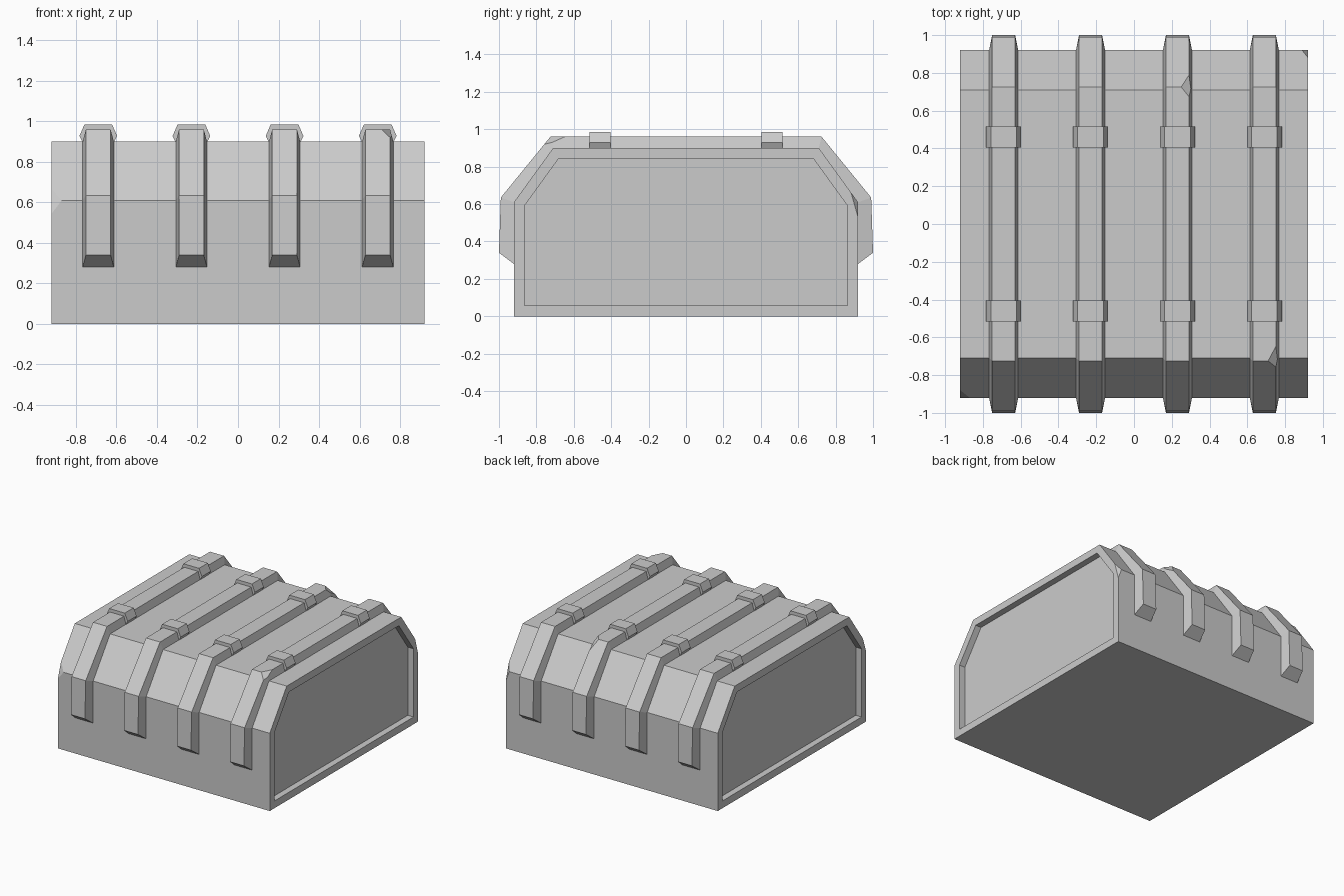
import bpy, bmesh
from mathutils import Vector

if "Cube" in bpy.data.objects:
    bpy.data.objects.remove(bpy.data.objects["Cube"])


def mirror_profile(half):
    """Mirror a half profile of (y, z) points from -y over to +y."""
    return half + [(-y, z) for y, z in reversed(half)]


def prism(bm, ring, offset):
    """Closed prism from a ring of points swept by an offset."""
    a = [bm.verts.new(p) for p in ring]
    b = [bm.verts.new(Vector(p) + Vector(offset)) for p in ring]
    ends = [bm.faces.new(a), bm.faces.new(b)]
    for i in range(len(a)):
        j = (i + 1) % len(a)
        bm.faces.new((a[i], a[j], b[j], b[i]))
    bmesh.ops.recalc_face_normals(bm, faces=bm.faces[:])
    return ends


def chip(bm, corner, p1, p2, p3):
    """Slice a corner off with the plane through three points."""
    p1, p2, p3 = Vector(p1), Vector(p2), Vector(p3)
    n = (p2 - p1).cross(p3 - p1).normalized()
    if n.dot(Vector(corner) - p1) < 0:
        n = -n
    geom = bm.verts[:] + bm.edges[:] + bm.faces[:]
    bmesh.ops.bisect_plane(bm, geom=geom, dist=1e-5, plane_co=p1,
                           plane_no=n, clear_outer=True)
    bmesh.ops.holes_fill(bm, edges=[e for e in bm.edges if e.is_boundary])


def finish(bm, name):
    bmesh.ops.recalc_face_normals(bm, faces=bm.faces[:])
    mesh = bpy.data.meshes.new(name)
    bm.to_mesh(mesh)
    bm.free()
    bpy.context.collection.objects.link(bpy.data.objects.new(name, mesh))


W = 0.92
BODY = mirror_profile([(-W, 0), (-W, 0.61), (-0.71, 0.90)])
STRAP_BASE = mirror_profile([(-W, 0.28), (-W, 0.61), (-0.71, 0.90)])
STRAP_TOP = mirror_profile([(-1.0, 0.34), (-0.99, 0.635), (-0.725, 0.96)])

# Crate body with a recessed panel in each end
bm = bmesh.new()
for face in prism(bm, [(-W, y, z) for y, z in BODY], (2 * W, 0, 0)):
    side = 1 if face.calc_center_median().x > 0 else -1
    bmesh.ops.inset_region(bm, faces=[face], thickness=0.057,
                           use_even_offset=True)
    panel = bmesh.ops.extrude_discrete_faces(bm, faces=[face])["faces"][0]
    bmesh.ops.translate(bm, verts=panel.verts[:], vec=(-0.05 * side, 0, 0))
# Chipped corners of the body
chip(bm, (-W, -W, 0.61), (-W, -W, 0.545), (-0.87, -W, 0.61), (-W, -0.88, 0.665))
chip(bm, (W, W, 0.61), (W, W, 0.53), (0.89, W, 0.61), (W, 0.88, 0.67))
finish(bm, "crate_body")

# Chips on the strap edges, by strap number
CHIPS = {
    2: ((0.29, 0.725, 0.96), (0.29, 0.675, 0.96), (0.25, 0.725, 0.96), (0.29, 0.785, 0.885)),
    3: ((0.75, -0.725, 0.96), (0.75, -0.65, 0.96), (0.71, -0.725, 0.96), (0.75, -0.76, 0.92)),
}

for i, x in enumerate((-0.69, -0.23, 0.23, 0.69)):
    # Bevelled strap wrapped over the crate
    bm = bmesh.new()
    rows = []
    for (by, bz), (ty, tz) in zip(STRAP_BASE, STRAP_TOP):
        rows.append([bm.verts.new(p) for p in (
            (x - 0.077, by, bz), (x - 0.061, ty, tz),
            (x + 0.061, ty, tz), (x + 0.077, by, bz))])
    for a, b in zip(rows, rows[1:]):
        for k in range(4):
            m = (k + 1) % 4
            bm.faces.new((a[k], a[m], b[m], b[k]))
    bm.faces.new(rows[0])
    bm.faces.new(rows[-1])
    bmesh.ops.recalc_face_normals(bm, faces=bm.faces[:])
    if i in CHIPS:
        chip(bm, *CHIPS[i])
    finish(bm, f"strap_{i + 1}")

    # Two clips across the top of each strap
    half = [(-0.079, 0.90), (-0.093, 0.928), (-0.068, 0.986)]
    ring = mirror_profile(half)
    for label, y in (("front", -0.46), ("back", 0.46)):
        bm = bmesh.new()
        prism(bm, [(x + dx, y - 0.055, z) for dx, z in ring], (0, 0.11, 0))
        finish(bm, f"{label}_clip_{i + 1}")
